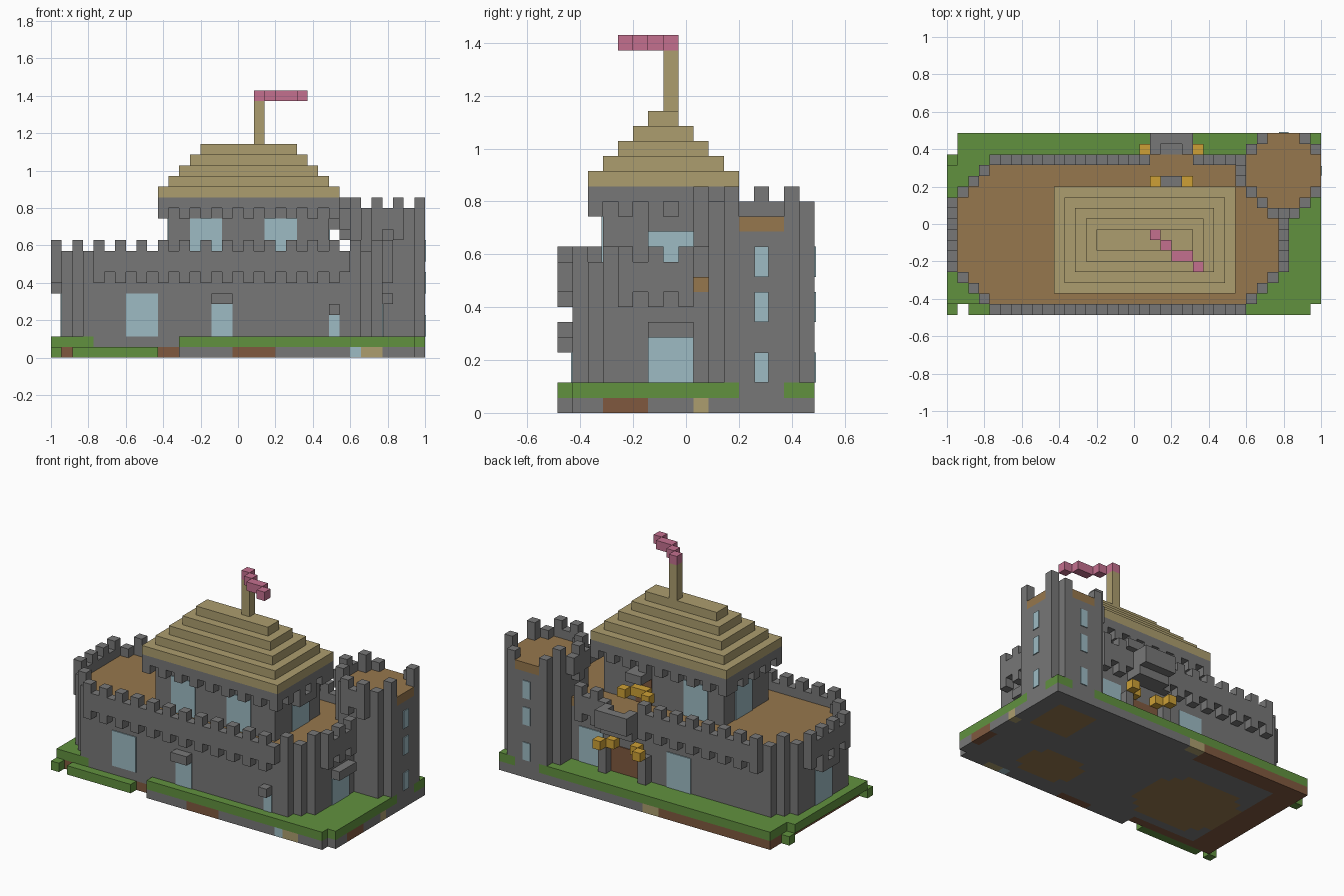
import bpy
import bmesh
import math
from mathutils import Vector

CELL = 2 / 35
ORIGIN = Vector((-1, -8.5 * CELL, 0))
THIN = 0.1

cube = bpy.data.objects.get("Cube")
if cube:
    bpy.data.objects.remove(cube)


def make_material(name, hex_code):
    rgb = [int(hex_code[n:n + 2], 16) / 255 for n in (0, 2, 4)]
    linear = [((c + 0.055) / 1.055) ** 2.4 for c in rgb] + [1]
    mat = bpy.data.materials.new(name)
    mat.use_nodes = True
    mat.diffuse_color = linear
    shader = mat.node_tree.nodes["Principled BSDF"]
    shader.inputs["Base Color"].default_value = linear
    shader.inputs["Roughness"].default_value = 0.9
    return mat


stone = make_material("stone grey", "777777")
grass = make_material("grass green", "61913F")
floor = make_material("floor brown", "96774D")
thatch = make_material("roof tan", "AC9D6E")
glass = make_material("window blue", "9DBBC4")
dirt = make_material("dirt brown", "80593F")
cloth = make_material("flag pink", "C4708F")
gold = make_material("lantern gold", "CDA036")


class Part:
    """Collects grid blocks, then becomes one object."""

    def __init__(self, name, *materials):
        self.name, self.materials, self.bm = name, materials, bmesh.new()

    def block(self, low, high, material=None):
        low, high = Vector(low), Vector(high)
        verts = bmesh.ops.create_cube(self.bm, size=1)["verts"]
        for v in verts:
            v.co = ORIGIN + CELL * ((low + high) / 2 + v.co * (high - low))
        if material:
            for face in {f for v in verts for f in v.link_faces}:
                face.material_index = self.materials.index(material)

    def cell(self, i, j, bottom, top=None, material=None):
        top = bottom + 1 if top is None else top
        self.block((i, j, bottom), (i + 1, j + 1, top), material)

    def plate(self, side, plane, start, end, bottom, top):
        out = plane + (THIN if side in ("back", "right") else -THIN)
        a, b = sorted((plane, out))
        if side in ("front", "back"):
            self.block((start, a, bottom), (end, b, top))
        else:
            self.block((a, start, bottom), (b, end, top))

    def finish(self):
        mesh = bpy.data.meshes.new(self.name)
        self.bm.to_mesh(mesh)
        self.bm.free()
        for mat in self.materials:
            mesh.materials.append(mat)
        obj = bpy.data.objects.new(self.name, mesh)
        bpy.context.collection.objects.link(obj)


def body_rows(x, y, w, h, cut):
    """Rows of cells inside a clipped-corner outline."""
    for t in range(1, h):
        low = max(1, cut + 1 - min(t, h - t))
        yield x + low, x + w - low + 1, y + t


def straight_cells(x, y, w, h, cut):
    along = [(x + a, y + b) for a in range(cut, w - cut + 1) for b in (0, h)]
    return along + [(x + a, y + b) for a in (0, w) for b in range(cut, h - cut + 1)]


def corner_cells(x, y, w, h, cut):
    return [(x + p, y + q) for a in range(1, cut)
            for p in (a, w - a) for q in (cut - a, h - cut + a)]


MAIN = (0, 0, 31, 14, 4)
TOWER = (27, 9, 8, 8, 3)
main_rows = list(body_rows(*MAIN))
tower_rows = list(body_rows(*TOWER))
inside = {(i, j) for a, b, j in main_rows + tower_rows for i in range(a, b)}


def in_tower(i, j):
    return i >= 27 and j >= 9


def in_gate(i, j):
    return j == 14 and 19 <= i <= 22


# Foundation with soil patches
def soil(i, j):
    if j == 0 and i == 28:
        return glass
    if (j == 0 and i in (29, 30)) or (j == 16 and i in (15, 16)) or (i == 34 and j == 9):
        return thatch
    if (j == 0 and 17 <= i <= 20) or (j == 1 and i < 12) or (i == 34 and 3 <= j <= 5):
        return dirt
    if i < 4 or (j > 14 and i < 15):
        return dirt
    patches = ((9, 7, 6, 5), (25, 4, 4, 3), (30, 12, 3, 3))
    if any(math.hypot((i - x) / a, (j - y) / b) < 1 for x, y, a, b in patches):
        return floor
    return stone


base = Part("foundation", stone, floor, dirt, thatch, glass)
lawn = Part("lawn", grass)
for i in range(35):
    for j in range(17):
        front_gap = j == 0 and (i < 12 or i == 34)
        if i > 0 and not front_gap:
            base.cell(i, j, 0, material=soil(i, j))
        left_gap = i == 0 and j >= 14
        if not (front_gap or left_gap or (i, j) in inside):
            lawn.cell(i, j, 1)
lawn.block((2, 0, 0), (10, 1, 1))
for j in (0, 14):
    lawn.cell(0, j, 0)
base.finish()
lawn.finish()


# Curtain wall and tower share one construction
def fortify(label, outline, rows, deck, skip, is_merlon):
    walls = Part(label + "_walls", stone)
    deck_part = Part(label + "_floor", floor)
    parapet = Part(label + "_battlements", stone)
    for a, b, j in rows:
        walls.block((a, j, 1), (b, j + 1, deck))
        deck_part.block((a, j, deck), (b, j + 1, deck + 1))
    for i, j in straight_cells(*outline):
        if not skip(i, j):
            tooth = is_merlon(i, j)
            parapet.cell(i, j, deck - tooth, deck + 2 + tooth)
    for i, j in corner_cells(*outline):
        if not skip(i, j):
            parapet.cell(i, j, 2, deck + 2 + is_merlon(i, j))
    for part in (walls, deck_part, parapet):
        part.finish()


fortify("curtain", MAIN, main_rows, 8,
        lambda i, j: in_tower(i, j) or in_gate(i, j),
        lambda i, j: (j if i in (0, 31) else i) % 2 == 0)
fortify("tower", TOWER, tower_rows, 12,
        lambda i, j: i > 34 or j > 16,
        lambda i, j: j == 13 or i % 2 == 0)

# Keep with corbels under the eaves
keep = Part("keep", stone)
keep.block((11, 3, 9), (26, 11, 15))
keep.block((10, 2, 14), (27, 12, 15))
for i in range(10, 27, 2):
    for j in (2, 11):
        keep.cell(i, j, 13)
for j in range(2, 12, 2):
    for i in (10, 26):
        keep.cell(i, j, 13)
keep.finish()

# Stepped roof, pole and flag
roof = Part("roof", thatch)
for n in range(5):
    roof.block((10 + n, 2 + n, 15 + n), (27 - n, 12 - n, 16 + n))
roof.finish()
pole = Part("flag_pole", thatch)
pole.cell(19, 7, 20, 24)
pole.finish()
flag = Part("flag", cloth)
for i, j in zip(range(19, 24), (7, 6, 5, 5, 4)):
    flag.cell(i, j, 24)
flag.finish()

# Windows
windows = Part("windows", glass)
for start, width, height in ((7, 3, 4), (15, 2, 3), (26, 1, 2)):
    windows.plate("front", 1, start, start + width, 2, 2 + height)
for start in (13, 24):
    windows.plate("back", 14, start, start + 3, 2, 6)
for start in (13, 20):
    windows.plate("front", 3, start, start + 3, 9, 13)
windows.plate("back", 11, 13, 16, 9, 13)
for side, plane, bottom, top in (("left", 1, 2, 6), ("right", 31, 2, 5),
                                 ("left", 11, 9, 13), ("right", 26, 9, 12)):
    windows.plate(side, plane, 6, 9, bottom, top)
for bottom in (2, 6, 9):
    for side, plane, start in (("right", 35, 13), ("back", 17, 31)):
        windows.plate(side, plane, start + 0.05, start + 0.95, bottom, bottom + 2)
windows.finish()

# Window awnings
awnings = Part("awnings", stone)
awnings.block((15, 0, 5), (17, 1, 6))
awnings.cell(26, 0, 4)
for i, k in ((0, 6), (31, 5), (26, 12)):
    awnings.block((i, 6, k), (i + 1, 9, k + 1))
awnings.finish()

# Gate balcony, porch and doors at the back
gate = Part("gate_balcony", stone)
gate.block((19, 14, 7), (23, 16, 8))
gate.block((19, 15, 8), (23, 16, 9))
gate.block((19, 16, 8), (23, 17, 10))
for i in (19, 22):
    gate.cell(i, 15, 9)
for i in (18, 23):
    gate.cell(i, 14, 2, 5)
gate.block((20, 11, 12), (22, 13, 13))
gate.finish()
landing = Part("gate_landing", floor)
landing.block((19, 14, 8), (23, 15, 9))
landing.finish()
doors = Part("doors", dirt)
doors.plate("back", 14, 19, 23, 2, 5)
doors.plate("back", 11, 20, 22, 9, 12)
doors.finish()

# Lanterns beside both doors
lanterns = Part("lanterns", gold)
for left, wall, k in ((18, 14, 5), (19, 11, 10)):
    right = 41 - left
    for i, inner in ((left, left + 1), (right, right - 1)):
        lanterns.cell(i, wall + 1, k)
        lanterns.cell(inner, wall, k)
lanterns.finish()
